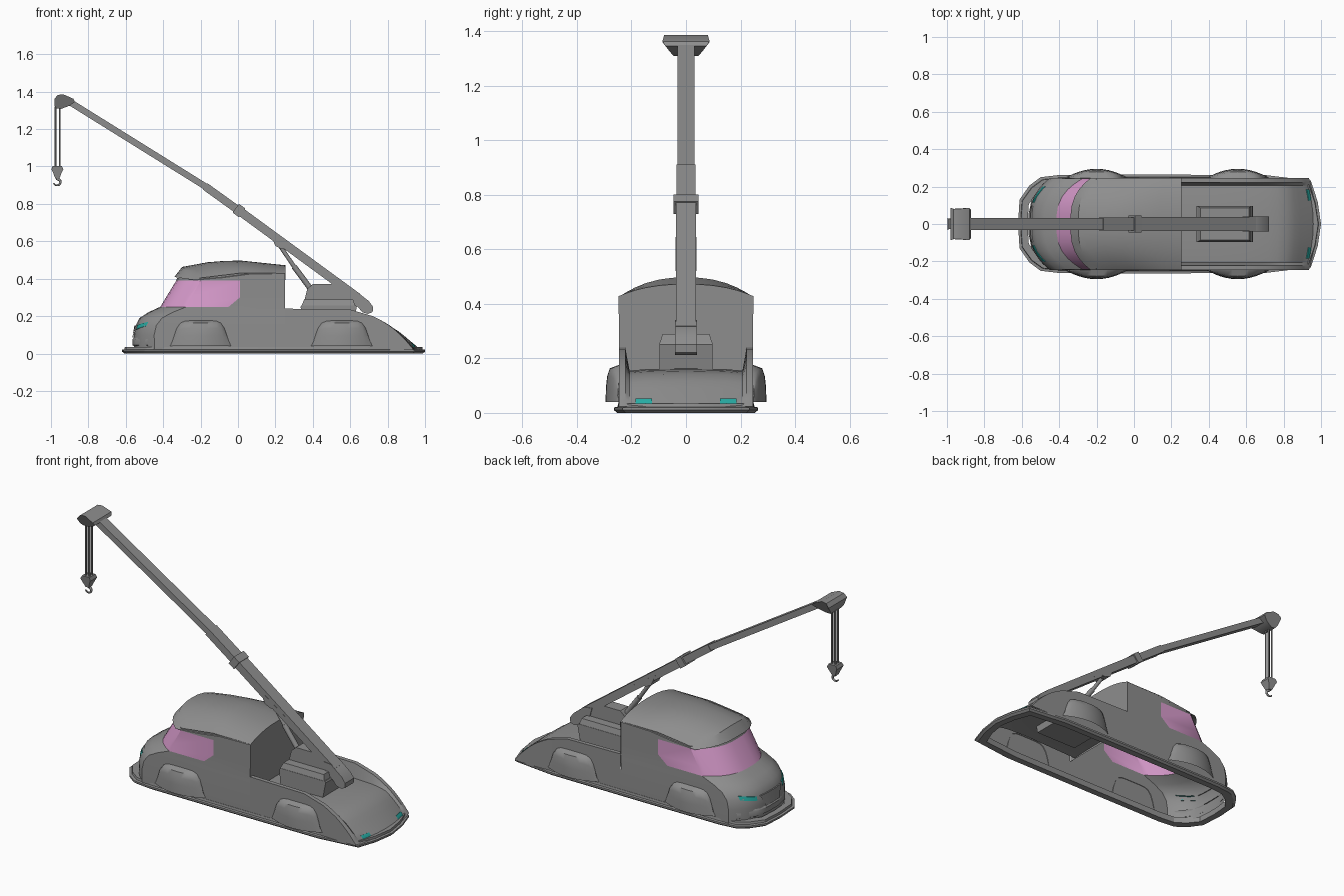
import bpy, bmesh, math
from mathutils import Vector, Matrix

if "Cube" in bpy.data.objects:
    bpy.data.objects.remove(bpy.data.objects["Cube"])

def material(name, col):
    m = bpy.data.materials.new(name)
    m.diffuse_color = (*col, 1)
    m.use_nodes = True
    m.node_tree.nodes["Principled BSDF"].inputs["Base Color"].default_value = m.diffuse_color
    return m

GREY = material("body_grey", (0.27, 0.27, 0.27))
PINK = material("window_pink", (0.69, 0.33, 0.61))
TEAL = material("lamp_teal", (0.02, 0.40, 0.36))

def finish(name, bm, mat=None, angle=35):
    bmesh.ops.remove_doubles(bm, verts=bm.verts, dist=0.0004)
    bmesh.ops.recalc_face_normals(bm, faces=bm.faces)
    me = bpy.data.meshes.new(name)
    bm.to_mesh(me)
    bm.free()
    ob = bpy.data.objects.new(name, me)
    bpy.context.collection.objects.link(ob)
    me.materials.append(mat or GREY)
    bpy.ops.object.select_all(action='DESELECT')
    ob.select_set(True)
    bpy.context.view_layer.objects.active = ob
    bpy.ops.object.shade_smooth_by_angle(angle=math.radians(angle))
    return ob

def grid(name, rows, keep=None, mat=None, closed=False, angle=35):
    """Surface through rows of points."""
    bm = bmesh.new()
    vs = [[bm.verts.new(p) for p in r] for r in rows]
    n = len(rows[0])
    for i in range(len(rows) - 1):
        for j in range(n if closed else n - 1):
            if keep is None or keep(i, j):
                k = (j + 1) % n
                bm.faces.new((vs[i][j], vs[i][k], vs[i + 1][k], vs[i + 1][j]))
    bmesh.ops.delete(bm, geom=[v for v in bm.verts if not v.link_faces], context='VERTS')
    return finish(name, bm, mat, angle)

def prism(name, pts, hw, mat=None):
    """xz outline extruded across y, half width fixed or a function of z."""
    f = hw if callable(hw) else (lambda z: hw)
    bm = bmesh.new()
    a = [bm.verts.new((x, -f(z), z)) for x, z in pts]
    b = [bm.verts.new((x, f(z), z)) for x, z in pts]
    bm.faces.new(a)
    bm.faces.new(b[::-1])
    for i in range(len(pts)):
        k = (i + 1) % len(pts)
        bm.faces.new((a[i], b[i], b[k], a[k]))
    return finish(name, bm, mat)

def beam(name, p0, p1, w, h, sides=0):
    """Box (or cylinder) between two points in the xz plane."""
    a, b = Vector((p0[0], 0, p0[1])), Vector((p1[0], 0, p1[1]))
    d = b - a
    bm = bmesh.new()
    if sides:
        m = Matrix.Translation((a + b) / 2) @ d.to_track_quat('Z', 'Y').to_matrix().to_4x4()
        bmesh.ops.create_cone(bm, cap_ends=True, segments=sides, radius1=w, radius2=h, depth=d.length, matrix=m)
    else:
        m = Matrix.Translation((a + b) / 2) @ d.to_track_quat('X', 'Z').to_matrix().to_4x4()
        bmesh.ops.create_cube(bm, size=1, matrix=m @ Matrix.Diagonal((d.length, w, h, 1)))
    return finish(name, bm)

def lerp_table(t, tab):
    for (a, p), (b, q) in zip(tab, tab[1:]):
        if t <= b:
            return p + (q - p) * max(0, (t - a)) / (b - a)
    return tab[-1][1]

# cab shell: U-shaped slices (z, nose x, corner setback, half width, window end x)
VS = [1, .95, .87, .75, .6, .4, .2, 0, -.2, -.4, -.6, -.75, -.87, -.95, -1]
levels = [(.02, -.557, .11, .247, -.05), (.10, -.558, .11, .247, -.05), (.15, -.547, .11, .246, -.05),
          (.19, -.526, .12, .245, -.05), (.22, -.48, .13, .244, -.05), (.25, -.415, .14, .243, -.05),
          (.30, -.385, .135, .243, .01), (.39, -.33, .13, .243, .01), (.405, -.325, .13, .243, .01)]
rows = []
for k, (z, xc, d, hw, wx) in enumerate(levels):
    zs = .43 if k == len(levels) - 1 else z
    arc = [(xc + d * abs(v) ** 3, hw * v, z) for v in VS]
    rows.append([(.25, hw, zs), (wx, hw, zs)] + arc + [(wx, -hw, zs), (.25, -hw, zs)])
last = len(rows[0]) - 2
is_glass = lambda i, j: i in (5, 6) and 0 < j < last
grid("cab_body", rows, keep=lambda i, j: not is_glass(i, j))
grid("windows", rows, keep=is_glass, mat=PINK)

# domed roof with a small overhang over the windscreen
rows = []
for t in (0, .07, .15, .3, .45, .6, .8, 1):
    top = lerp_table(t, [(0, .41), (.07, .463), (.3, .488), (.55, .5), (1, .472)])
    eave = lerp_table(t, [(0, .393), (.07, .396), (.3, .405), (.6, .424), (1, .428)])
    row = []
    for v in VS:
        xf = -.34 + .11 * abs(v) ** 3
        row.append((xf + (.253 - xf) * t, .247 * v, eave + (top - eave) * (1 - abs(v) ** 2.4)))
    rows.append(row)
grid("roof", rows)
grid("cab_back_wall", [rows[-1], [(.25, .245 * v, .14) for v in VS]])

# rear bed: rails and rounded tail deck lofted along x
RAIL = [(.25, .24), (.6, .235), (.72, .2), (.8, .165), (.86, .125), (.91, .085), (.945, .05), (.97, .022)]
DECK = [(.25, .15), (.6, .16), (.75, .155), (.82, .14), (.87, .108), (.91, .073), (.945, .044), (.97, .022)]
rows = []
for x in (.25, .45, .6, .66, .72, .77, .82, .86, .89, .92, .945, .97):
    dk = lerp_table(x, DECK)
    rl = max(lerp_table(x, RAIL), dk + .002)
    sec = [(.247, .02), (.246, rl), (.222, rl), (.207, dk - .005), (.15, dk), (.07, dk + .002)]
    sec = sec + [(0, dk + .003)] + [(-y, z) for y, z in sec[::-1]]
    back = max(0, (x - .72) / .25) * .035
    rows.append([(x - back * abs(y / .247) ** 2.2, y, max(z, .02)) for y, z in sec])
grid("rear_bed", rows, angle=32)

# stepped skirt ring around the base, hollow in the middle
half = [(-.62, 0), (-.612, .13), (-.56, .205), (-.5, .25), (-.4, .262), (.1, .264), (.7, .262), (.945, .232),
        (.982, .12), (1, 0)]
loop = half + [(x, -y) for x, y in half[-2:0:-1]]
ring = [(.012, 0), (0, .01), (0, .02), (.013, .022), (.015, .035), (.05, .035), (.05, 0), (.012, 0)]
grid("skirt", [[(.19 + (x - .19) * (1 - o / .81), y * (1 - o / .264), z) for x, y in loop] for o, z in ring],
     closed=True, angle=25)

# bulging wheel covers
for label, xc in (("front", -.2), ("rear", .555)):
    for side, s in (("left", 1), ("right", -1)):
        rows = []
        for r, g in ((0, 1), (.4, .97), (.7, .88), (.9, .7), (1, 0)):
            row = []
            for i in range(17):
                u = math.sin((i / 8 - 1) * math.pi / 2)
                row.append((xc + u * (.172 - .02 * r), s * (.243 + .052 * (1 - u * u) * g),
                            .04 + .137 * r * (1 - abs(u) ** 7)))
            rows.append(row)
        grid(label + "_wheel_cover_" + side, rows, angle=50)

# lamps and grille follow the nose surface
def nose(y, z, out):
    xc = lerp_table(z, [(l[0], l[1]) for l in levels])
    return (xc + .115 * abs(y / .246) ** 3 - out, y, z)

for side, s in (("left", 1), ("right", -1)):
    ys = (.115, .14, .17, .2)
    grid("headlight_" + side, [[nose(s * y, z0 + (y - .11) * .22, o) for y in ys]
         for z0, o in ((.125, -.01), (.128, .004), (.15, .004), (.153, -.01))], mat=TEAL)
    grid("tail_light_" + side, [[(x - .035 * (y / .247) ** 2.2, s * y, lerp_table(x, DECK) + h)
         for y in (.125, .145, .165, .185)] for x, h in ((.938, .0), (.943, .007), (.951, .007), (.956, .0))], mat=TEAL)
gy = (-1, -.6, -.2, .2, .6, 1)
grid("grille", [[nose(w * y, z, o) for y in gy]
     for w, z, o in ((.06, .085, -.005), (.06, .085, .007), (.095, .15, .007), (.095, .15, -.005))])
grid("front_bumper", [[nose(.22 * y, z, o) for y in gy]
     for z, o in ((.04, 0), (.045, .008), (.075, .008), (.085, 0))])

# crane turret
prism("turret_base", [(.345, .125), (.335, .25), (.342, .258), (.63, .258), (.635, .25), (.61, .125)], .097)
prism("turret_top", [(.34, .258), (.355, .29), (.615, .29), (.625, .258)],
      lambda z: .095 if z < .27 else .086)
prism("turret_bracket", [(.355, .285), (.37, .345), (.40, .372), (.56, .372), (.62, .335), (.63, .285)], .036)
prism("boom_pivot", [(.58, .34), (.63, .335), (.70, .28), (.722, .25), (.72, .222), (.695, .212), (.665, .22),
                     (.64, .25), (.60, .27)], .041)

# telescopic boom
beam("boom_lower", (.64, .30), (.0, .768), .074, .046)
beam("boom_collar", (.022, .752), (-.012, .777), .09, .058)
beam("boom_middle", (.01, .76), (-.175, .893), .07, .042)
beam("boom_upper", (-.15, .878), (-.9, 1.345), .062, .034)
prism("lift_bracket", [(.17, .645), (.20, .575), (.235, .558), (.265, .56), (.33, .52), (.33, .535)], .038)
beam("lift_cylinder", (.40, .33), (.30, .465), .015, .015, 12)
beam("lift_rod", (.31, .45), (.225, .575), .011, .011, 12)

# boom head, wide at the top and narrow below
prism("boom_head", [(-.98, 1.325), (-.982, 1.36), (-.965, 1.382), (-.935, 1.386), (-.88, 1.362), (-.872, 1.345),
                    (-.90, 1.325), (-.945, 1.308), (-.97, 1.31)],
      lambda z: lerp_table(z, [(1.308, .045), (1.325, .06), (1.36, .087), (1.386, .08)]))

# hoist cables, hook block and hook
for i, x in enumerate((-.976, -.953)):
    for k, y in enumerate((-.012, .012)):
        c = beam(f"hoist_cable_{i}{k}", (x, .99), (x, 1.32), .005, .005, 8)
        c.location.y = y
prism("hook_block", [(-.998, .985), (-.99, 1.003), (-.942, 1.003), (-.934, .985), (-.944, .965), (-.955, .935),
                     (-.977, .935), (-.988, .965)],
      lambda z: lerp_table(z, [(.935, .014), (.965, .026), (.985, .032), (1.003, .028)]))
rows = []
path = [(-.966, .94, .007), (-.966, .932, .008)]
for i in range(10):
    a = math.radians(80 - i * 27)
    path.append((-.968 + .019 * math.cos(a), .916 + .017 * math.sin(a), .008 - .0005 * i))
for i, (x, z, r) in enumerate(path):
    p, q = path[max(i - 1, 0)], path[min(i + 1, len(path) - 1)]
    t = Vector((q[0] - p[0], 0, q[1] - p[1])).normalized()
    n = Vector((t.z, 0, -t.x))
    rows.append([Vector((x, 0, z)) + n * r * math.cos(b * math.pi / 4) + Vector((0, r * math.sin(b * math.pi / 4), 0))
                 for b in range(8)])
grid("hook", rows, closed=True, angle=60)
